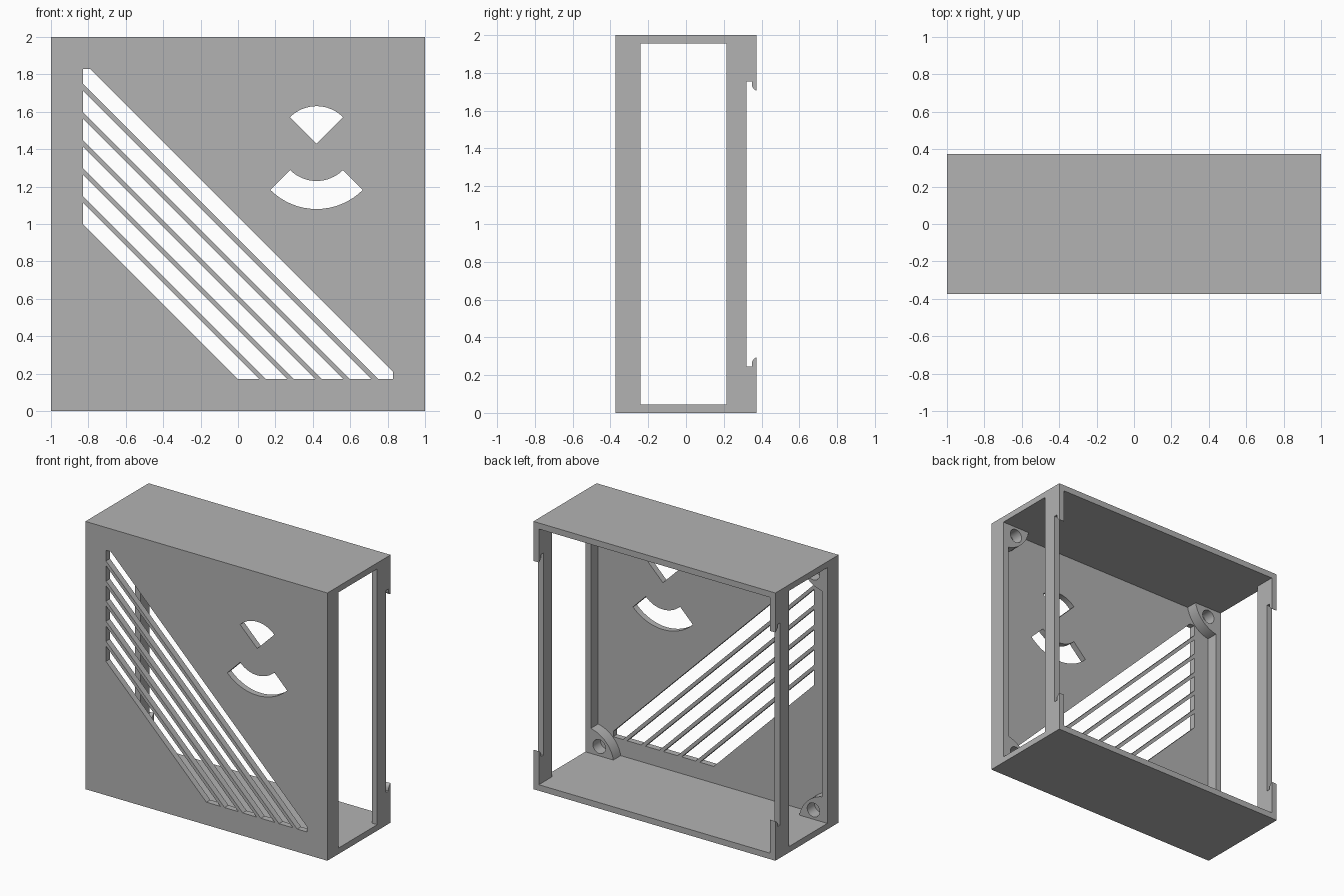
import bpy, bmesh
from math import sin, cos, radians

cube = bpy.data.objects.get("Cube")
if cube:
    bpy.data.objects.remove(cube, do_unlink=True)

# Main dimensions
HALF_D = 0.373
WALL = 0.045
PANEL = -0.327      # inner face of the front panel
STRIP = -0.24       # front edge of the side openings
EDGE = 0.83         # limit of the vent area
FLOOR = 1 - EDGE

grey = bpy.data.materials.new("plain_grey")
grey.use_nodes = True
colour = (0.448, 0.448, 0.448, 1)
grey.diffuse_color = colour
grey.node_tree.nodes["Principled BSDF"].inputs["Base Color"].default_value = colour


def prism(name, points, start, end, along="y"):
    """Extrude a 2D outline along x (points are y, z) or y (points are x, z)."""
    place = (lambda u, v, t: (t, u, v)) if along == "x" else (lambda u, v, t: (u, t, v))
    bm = bmesh.new()
    low = [bm.verts.new(place(u, v, start)) for u, v in points]
    high = [bm.verts.new(place(u, v, end)) for u, v in points]
    bm.faces.new(low)
    bm.faces.new(high)
    n = len(points)
    for i in range(n):
        j = (i + 1) % n
        bm.faces.new((low[i], low[j], high[j], high[i]))
    bmesh.ops.recalc_face_normals(bm, faces=bm.faces)
    mesh = bpy.data.meshes.new(name)
    bm.to_mesh(mesh)
    bm.free()
    mesh.materials.append(grey)
    obj = bpy.data.objects.new(name, mesh)
    bpy.context.scene.collection.objects.link(obj)
    return obj


def rect(u0, u1, v0, v1):
    return [(u0, v0), (u1, v0), (u1, v1), (u0, v1)]


def arc(cx, cz, r, a0, a1, steps=16):
    angles = [radians(a0 + (a1 - a0) * i / steps) for i in range(steps + 1)]
    return [(cx + r * cos(a), cz + r * sin(a)) for a in angles]


def carve(obj, cutters):
    """Subtract the cutters, bake the result and discard the cutters."""
    for cutter in cutters:
        cutter.hide_render = True
        mod = obj.modifiers.new("cut", "BOOLEAN")
        mod.operation = "DIFFERENCE"
        mod.solver = "EXACT"
        mod.object = cutter
    bpy.context.view_layer.update()
    graph = bpy.context.evaluated_depsgraph_get()
    baked = bpy.data.meshes.new_from_object(obj.evaluated_get(graph))
    obj.modifiers.clear()
    obj.data = baked
    for cutter in cutters:
        bpy.data.objects.remove(cutter, do_unlink=True)


def smooth(obj):
    bpy.ops.object.select_all(action="DESELECT")
    obj.select_set(True)
    bpy.context.view_layer.objects.active = obj
    bpy.ops.object.shade_smooth_by_angle()


# Case shell: hollow box, open at the back and through both sides
case = prism("case_shell", rect(-1, 1, 0, 2), -HALF_D, HALF_D)
inside = 1 - WALL
cutters = [
    prism("hollow", rect(-inside, inside, WALL, 2 - WALL), PANEL, 1),
    prism("side_opening", rect(STRIP, 0.215, WALL, 2 - WALL), -2, 2, "x"),
]

# Rear edge recess with a small hooked lip at each end
lip = [(0.6, 0.705), (HALF_D, 0.705), (0.358, 0.715), (0.35, 0.73), (0.35, 0.755), (0.32, 0.755)]
recess = [(y, 1 + h) for y, h in lip] + [(y, 1 - h) for y, h in reversed(lip)]
cutters.append(prism("rear_recess", recess, -2, 2, "x"))

# Diagonal vent slots in the front panel
for i in range(6):
    c0 = FLOOR + 0.15 * i
    c1 = c0 + 0.115
    outline = [(-EDGE, c0 + EDGE), (c0 - FLOOR, FLOOR)]
    if i < 5:
        outline += [(c1 - FLOOR, FLOOR), (-EDGE, c1 + EDGE)]
    else:
        top = 1 + EDGE
        c1 = 1.04
        outline += [(EDGE, FLOOR), (EDGE, c1 - EDGE), (c1 - top, top), (-EDGE, top)]
    cutters.append(prism("vent_slot", outline, -1, -0.3))

# Fan-shaped window and the arched window below it
cx, cz = 0.42, 1.43
fan = [(cx, cz)] + arc(cx, cz, 0.2, 45, 135)
arch = arc(cx, cz, 0.35, 225, 315) + arc(cx, cz, 0.2, 315, 225)
cutters += [prism("fan_window", fan, -1, -0.3), prism("arched_window", arch, -1, -0.3)]
carve(case, cutters)
smooth(case)

# Screw bosses in the four inner corners, each with a blind hole
for side, sx in (("left", 1), ("right", -1)):
    for level, sz in (("lower", -1), ("upper", 1)):
        def corner(points):
            return [(sx * (1 - u), 1 + sz * (1 - v)) for u, v in points]
        outline = [(WALL, WALL)] + arc(0, 0, 0.236, 11, 79)
        boss = prism(f"{level}_{side}_screw_boss", corner(outline), PANEL, STRIP)
        hole = prism("screw_hole", corner(arc(0.115, 0.115, 0.052, 0, 345, 23)), -1, 1)
        carve(boss, [hole])
        smooth(boss)
